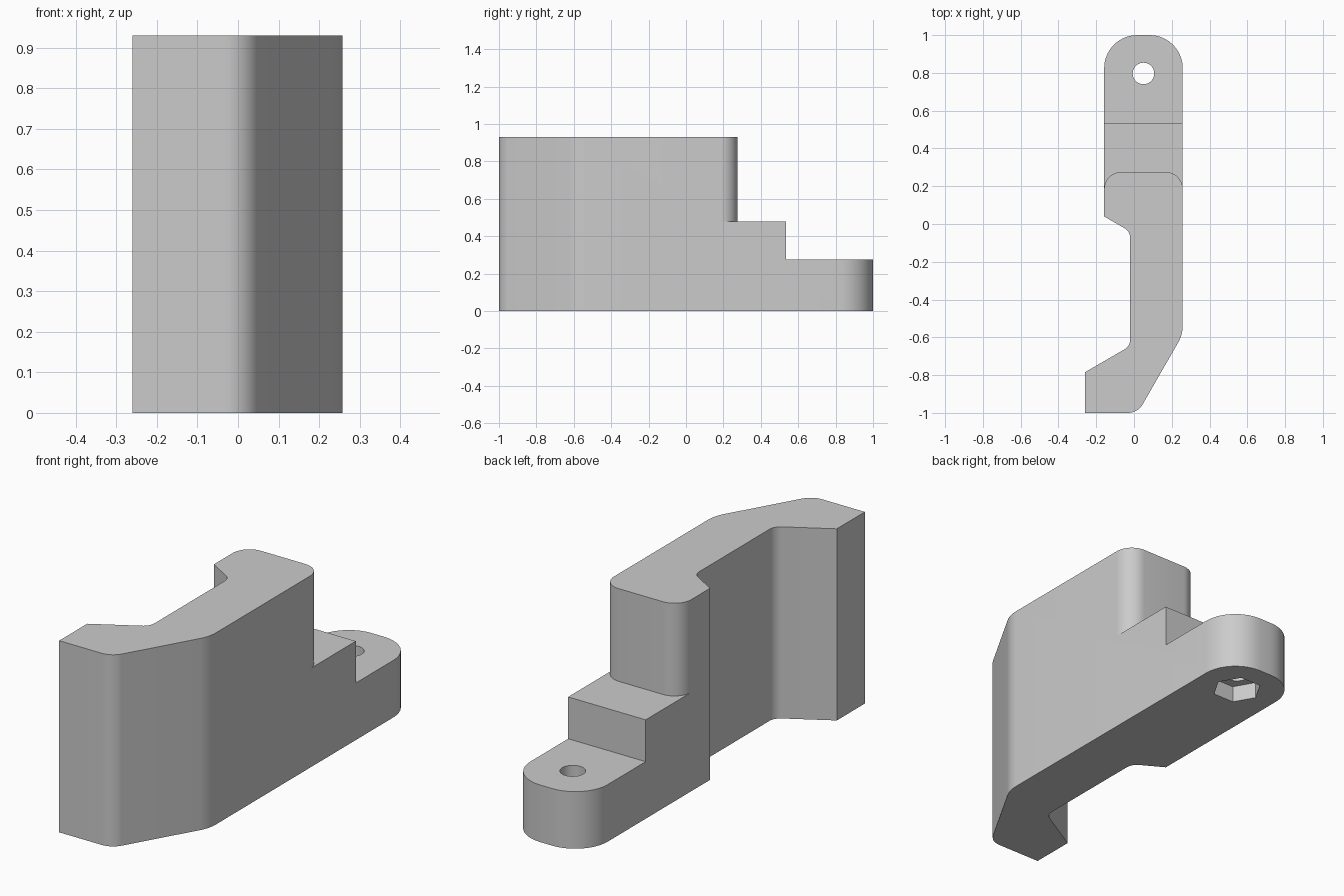
import bpy, bmesh, math
from mathutils import Vector

cube = bpy.data.objects.get("Cube")
if cube:
    bpy.data.objects.remove(cube, do_unlink=True)


def rounded(points, steps=10):
    """Turn (x, y, radius) corners into a filleted outline."""
    out = []
    for i, (x, y, r) in enumerate(points):
        p = Vector((x, y))
        if r == 0:
            out.append(p)
            continue
        a = (Vector(points[i - 1][:2]) - p).normalized()
        b = (Vector(points[(i + 1) % len(points)][:2]) - p).normalized()
        half = a.angle(b) / 2
        centre = p + (a + b).normalized() * r / math.sin(half)
        start = p + a * r / math.tan(half) - centre
        end = p + b * r / math.tan(half) - centre
        sweep = math.pi - 2 * half
        for k in range(steps + 1):
            t = k / steps
            out.append(centre + (start * math.sin((1 - t) * sweep)
                                 + end * math.sin(t * sweep)) / math.sin(sweep))
    return out


def prism(name, outline, z0, z1):
    bm = bmesh.new()
    face = bm.faces.new([bm.verts.new((p[0], p[1], z0)) for p in outline])
    top = bmesh.ops.extrude_face_region(bm, geom=[face])
    verts = [v for v in top["geom"] if isinstance(v, bmesh.types.BMVert)]
    bmesh.ops.translate(bm, verts=verts, vec=(0, 0, z1 - z0))
    bmesh.ops.recalc_face_normals(bm, faces=bm.faces)
    mesh = bpy.data.meshes.new(name)
    bm.to_mesh(mesh)
    bm.free()
    obj = bpy.data.objects.new(name, mesh)
    bpy.context.collection.objects.link(obj)
    return obj


def ngon(x, y, r, sides):
    return [(x + r * math.cos(math.tau * i / sides), y + r * math.sin(math.tau * i / sides))
            for i in range(sides)]


grey = bpy.data.materials.new("plain grey")
grey.use_nodes = True
grey.diffuse_color = (0.6, 0.6, 0.6, 1)
grey.node_tree.nodes["Principled BSDF"].inputs["Base Color"].default_value = (0.6, 0.6, 0.6, 1)

# Plan outline of the whole bracket at full height
L, R, WEB = -0.158, 0.258, -0.02
bracket = prism("bracket", rounded([
    (-0.26, -1, 0), (0.02, -1, 0.09), (R, -0.585, 0.18),
    (R, 1, 0.175), (L, 1, 0.175), (L, 0.04, 0),
    (WEB, -0.04, 0.06), (WEB, -0.646, 0.06), (-0.26, -0.785, 0)]), 0, 0.93)
bracket.data.materials.append(grey)

# Cutters: rounded end of the tall wall, lower tab step, bolt hole, nut pocket
side = 0.185
cutters = [
    prism("wall_end_cutter", rounded([
        (0.5, 1.2, 0), (-0.5, 1.2, 0), (-0.5, side, 0), (L, side, 0),
        (L, 0.275, 0.0899), (R, 0.275, 0.0899), (R, side, 0), (0.5, side, 0)]), 0.48, 1.2),
    prism("tab_step_cutter", [(-0.5, 0.535), (0.5, 0.535), (0.5, 1.3), (-0.5, 1.3)], 0.277, 1.3),
    prism("bolt_hole_cutter", ngon(0.05, 0.797, 0.057, 40), -0.2, 0.6),
    prism("nut_pocket_cutter", ngon(0.05, 0.797, 0.112, 6), -0.1, 0.08),
]
bpy.context.view_layer.objects.active = bracket
for cutter in cutters:
    mod = bracket.modifiers.new(cutter.name, "BOOLEAN")
    mod.operation = "DIFFERENCE"
    mod.solver = "EXACT"
    mod.object = cutter
    bpy.ops.object.modifier_apply(modifier=mod.name)
for cutter in cutters:
    bpy.data.objects.remove(cutter, do_unlink=True)

# Smooth fillets, crisp edges
bpy.ops.object.select_all(action="DESELECT")
bracket.select_set(True)
bpy.ops.object.shade_smooth_by_angle(angle=math.radians(25))
